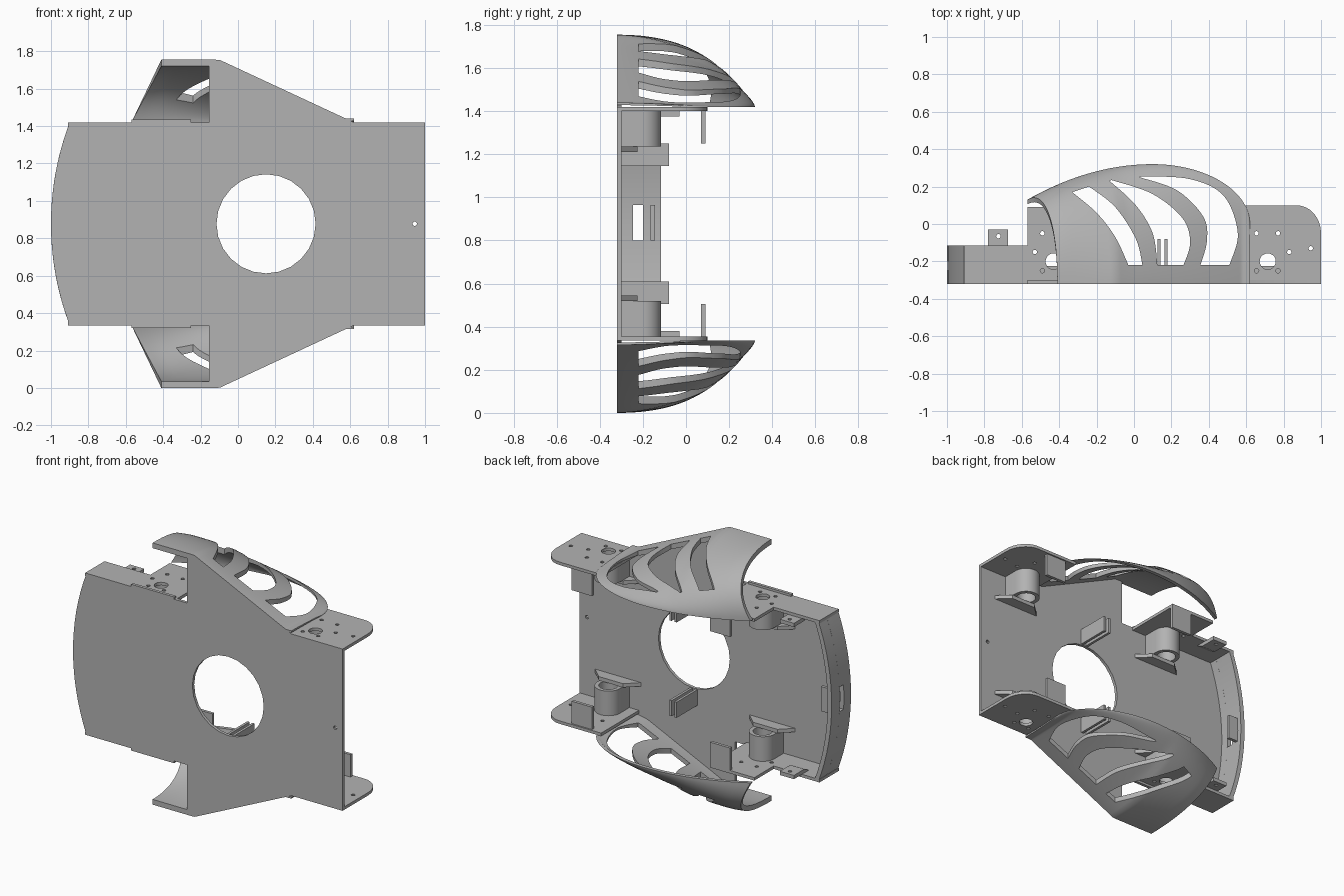
import bpy, bmesh
from math import sin, cos, pi, sqrt, asin
from mathutils import Vector

cube = bpy.data.objects.get("Cube")
if cube:
    bpy.data.objects.remove(cube, do_unlink=True)

MID = 0.8775        # height of the mirror plane
WALL = 1.42         # outer height of the upper side wall
FRONT, FLOOR = -0.32, -0.30
parts = []

grey = bpy.data.materials.new("plain grey")
grey.use_nodes = True
grey.diffuse_color = (0.45, 0.45, 0.45, 1)
grey.node_tree.nodes["Principled BSDF"].inputs["Base Color"].default_value = (0.45, 0.45, 0.45, 1)


def add_object(name, bm):
    bmesh.ops.remove_doubles(bm, verts=bm.verts, dist=1e-5)
    bmesh.ops.recalc_face_normals(bm, faces=bm.faces)
    mesh = bpy.data.meshes.new(name)
    bm.to_mesh(mesh)
    bm.free()
    mesh.materials.clear()
    mesh.materials.append(grey)
    obj = bpy.data.objects.new(name, mesh)
    bpy.context.collection.objects.link(obj)
    parts.append(obj)
    return obj


def evaluated_mesh(obj):
    deps = bpy.context.evaluated_depsgraph_get()
    deps.update()
    return bpy.data.meshes.new_from_object(obj.evaluated_get(deps))


def circle(a, b, r, n=20):
    return [(a + r * cos(2 * pi * i / n), b + r * sin(2 * pi * i / n)) for i in range(n)]


def rect(a0, b0, a1, b1):
    return [(a0, b0), (a1, b0), (a1, b1), (a0, b1)]


def smooth_path(pts, steps=8):
    """Catmull-Rom curve through the points."""
    p = [Vector(q) for q in [pts[0]] + pts + [pts[-1]]]
    out = []
    for i in range(1, len(p) - 2):
        a, b, c, d = p[i - 1:i + 3]
        for k in range(steps):
            t = k / steps
            out.append(tuple(0.5 * (2 * b + (c - a) * t + (2 * a - 5 * b + 4 * c - d) * t * t
                                    + (3 * b - a - 3 * c + d) * t ** 3)))
    return out + [tuple(p[-1])]


def slab(name, outlines, axis, lo, hi):
    """Extrude an outline (further outlines are holes) along an axis."""
    curve = bpy.data.curves.new(name, "CURVE")
    curve.dimensions, curve.fill_mode = "2D", "BOTH"
    curve.extrude = (hi - lo) / 2
    for pts in outlines:
        sp = curve.splines.new("POLY")
        sp.points.add(len(pts) - 1)
        for point, (a, b) in zip(sp.points, pts):
            point.co = (a, b, 0, 1)
        sp.use_cyclic_u = True
    temp = bpy.data.objects.new(name, curve)
    bpy.context.collection.objects.link(temp)
    mesh = evaluated_mesh(temp)
    bm = bmesh.new()
    bm.from_mesh(mesh)
    bpy.data.objects.remove(temp, do_unlink=True)
    bpy.data.meshes.remove(mesh)
    for v in bm.verts:
        a, b, c = v.co.x, v.co.y, v.co.z + (lo + hi) / 2
        v.co = {"x": (c, a, b), "y": (a, c, b), "z": (a, b, c)}[axis]
    return add_object(name, bm)


def mirrored(obj):
    """Copy an upper part to the lower side."""
    bm = bmesh.new()
    bm.from_mesh(obj.data)
    for v in bm.verts:
        v.co.z = 2 * MID - v.co.z
    obj.name = "upper_" + obj.name
    add_object(obj.name.replace("upper_", "lower_"), bm)


# base plate with curved end, wings and round opening
HALF = WALL - MID
R = (HALF ** 2 + 0.1 ** 2) / 0.2


def end_arc(inset, z0=MID - HALF, z1=MID + HALF, n=16):
    zs = [z0 + (z1 - z0) * i / n for i in range(n + 1)]
    return [(R - 1 + inset - sqrt(R * R - (z - MID) ** 2), z) for z in zs]


upper_edge = [(-0.155, WALL), (-0.155, 1.75), (-0.1, 1.75), (0.62, WALL), (1, WALL)]
lower_edge = [(x, 2 * MID - z) for x, z in reversed(upper_edge)]
slab("base_plate", [end_arc(0) + upper_edge + lower_edge,
                    circle(0.15, MID, 0.265, 24), circle(0.945, MID, 0.012, 10)], "y", FRONT, FLOOR)

# curved end wall with a slot
SLOT0, SLOT1 = 0.80, 0.965
for name, y0, y1, z0, z1 in (("front", FRONT, -0.245, MID - HALF, WALL),
                             ("lower", -0.245, -0.2, MID - HALF, SLOT0),
                             ("upper", -0.245, -0.2, SLOT1, WALL),
                             ("back", -0.2, -0.115, MID - HALF, WALL)):
    slab("end_wall_" + name, [end_arc(0, z0, z1) + end_arc(0.03, z0, z1)[::-1]], "y", y0, y1)
slab("end_wall_clip", [rect(-0.97, SLOT0, -0.9, SLOT1)], "y", -0.165, -0.145)

# side walls with motor mounting holes


def motor_holes(cx, offsets):
    return [circle(cx, -0.2, 0.043)] + [circle(cx + dx, y, 0.012, 10) for dx, y in offsets]


corner = [(0.87 + 0.13 * sin(a), -0.05 + 0.15 * cos(a)) for a in [pi / 2 * i / 8 for i in range(9)]]
pattern = [(-0.06, -0.05), (0.055, -0.05), (-0.06, -0.25), (0.055, -0.25)]
mirrored(slab("right_hand_wall", [[(0.56, FRONT), (0.56, 0.1)] + corner + [(1, FRONT)]]
              + motor_holes(0.715, pattern + [(0.115, -0.15), (0.23, -0.13)]), "z", 1.40, WALL))
mirrored(slab("wheel_side_wall", [[(-0.91, FRONT), (-0.91, -0.115), (-0.57, -0.115), (-0.57, 0.09),
                                   (-0.24, 0.09), (-0.24, FRONT)]]
              + motor_holes(-0.43, pattern + [(-0.1, -0.15)]), "z", 1.40, WALL))
mirrored(slab("wheel_side_ledge", [rect(-0.57, FRONT, -0.25, FLOOR)], "z", WALL, 1.435))

# small fixing lug on the wall
mirrored(slab("fixing_lug", [rect(-0.78, -0.14, -0.675, -0.03), circle(-0.725, -0.065, 0.012, 10)],
              "z", 1.375, 1.40))
mirrored(slab("lug_wedge", [[(-0.14, 1.375), (-0.19, 1.40), (-0.115, 1.40), (-0.09, 1.375)]],
              "x", -0.78, -0.675))

# motor cradles, gussets and hanging tabs
for name, cx, tab in (("rear", 0.715, 0.715), ("wheel", -0.43, -0.31)):
    arch = [(cx + 0.085 * cos(pi * i / 16), -0.2 + 0.085 * sin(pi * i / 16)) for i in range(17)]
    mirrored(slab(name + "_motor_cradle", [arch + [(cx - 0.085, FLOOR), (cx + 0.085, FLOOR)],
                                           circle(cx, -0.2, 0.06)], "z", 1.235, 1.40))
    mirrored(slab(name + "_motor_gusset", [[(cx - 0.17, FLOOR), (cx + 0.17, FLOOR), (cx + 0.09, -0.225),
                                            (cx - 0.09, -0.225)]], "z", 1.21, 1.235))
    mirrored(slab(name + "_motor_tab", [rect(tab - 0.08, 1.25, tab + 0.07, 1.41)], "y", 0.07, 0.09))

# paired clips beside the round opening
for i, x in enumerate((0.125, 0.163)):
    mirrored(slab("opening_clip_%d" % i, [rect(FLOOR, 1.145, -0.08, 1.25)], "x", x, x + 0.017))

# hollow wheel fairing


def fairing_point(s, t, inner):
    n = 1.55 + 0.6 * min(1, max(0, (-0.1 - (-0.57 + 1.19 * s)) / 0.4))
    up, out = max(0, sin(t)) ** (2 / n), max(0, cos(t)) ** (2 / n)
    start = -0.57 + 0.16 * up
    x = start + (0.62 - start) * s
    height = max(0.02, 0.335 * min(1, (0.62 - x) / 0.72))
    if x < 0.1:
        peak = 0.32 - 0.19 * ((0.1 - x) / 0.67) ** 2
    else:
        peak = 0.32 * sqrt(max(0, 1 - ((x - 0.1) / 0.52) ** 2))
    if inner:
        height, peak = max(height - 0.035, height * 0.4), peak - 0.025
    return x, FRONT + (peak - FRONT) * out, WALL + height * up


NS, NT = 56, 28
bm = bmesh.new()
skins = [[[bm.verts.new(fairing_point(sin(pi / 2 * i / NS), pi / 2 * j / NT, k)) for j in range(NT + 1)]
          for i in range(NS + 1)] for k in (0, 1)]
for grid in skins:
    for i in range(NS):
        for j in range(NT):
            bm.faces.new((grid[i][j], grid[i + 1][j], grid[i + 1][j + 1], grid[i][j + 1]))
border = [(i, 0) for i in range(NS)] + [(NS, j) for j in range(NT)] \
    + [(i, NT) for i in range(NS, 0, -1)] + [(0, j) for j in range(NT, 0, -1)]
for (i, j), (k, m) in zip(border, border[1:] + border[:1]):
    bm.faces.new((skins[0][i][j], skins[0][k][m], skins[1][k][m], skins[1][i][j]))
fairing = add_object("wheel_fairing", bm)

# curved windows cut through the fairing
windows = [
    ([(-0.33, 0.17), (-0.2, 0.06), (-0.1, -0.07), (-0.03, -0.22)],
     [(0.045, -0.22), (0.01, -0.08), (-0.1, 0.09), (-0.24, 0.2)]),
    ([(-0.13, 0.23), (0.01, 0.1), (0.1, -0.05), (0.125, -0.22)],
     [(0.265, -0.22), (0.3, -0.1), (0.26, 0.03), (0.1, 0.16), (-0.12, 0.235)]),
    ([(0.03, 0.25), (0.23, 0.18), (0.37, 0.04), (0.39, -0.09), (0.355, -0.22)],
     [(0.51, -0.22), (0.555, -0.05), (0.48, 0.15), (0.3, 0.24), (0.04, 0.255)]),
]
cutters = []
for left, right in windows:
    cutter = slab("window_cutter", [smooth_path(left) + smooth_path(right)], "z", 1.3, 1.9)
    cutter.hide_render = True
    parts.remove(cutter)
    cutters.append(cutter)
    cut = fairing.modifiers.new("window", "BOOLEAN")
    cut.operation, cut.solver, cut.object = "DIFFERENCE", "EXACT", cutter
cut_mesh = evaluated_mesh(fairing)
fairing.modifiers.clear()
fairing.data = cut_mesh
for cutter in cutters:
    bpy.data.objects.remove(cutter, do_unlink=True)
mirrored(fairing)

# smooth curved faces, keep edges sharp
bpy.ops.object.select_all(action="DESELECT")
for obj in parts:
    obj.select_set(True)
bpy.context.view_layer.objects.active = parts[0]
bpy.ops.object.shade_smooth_by_angle(angle=0.5)
